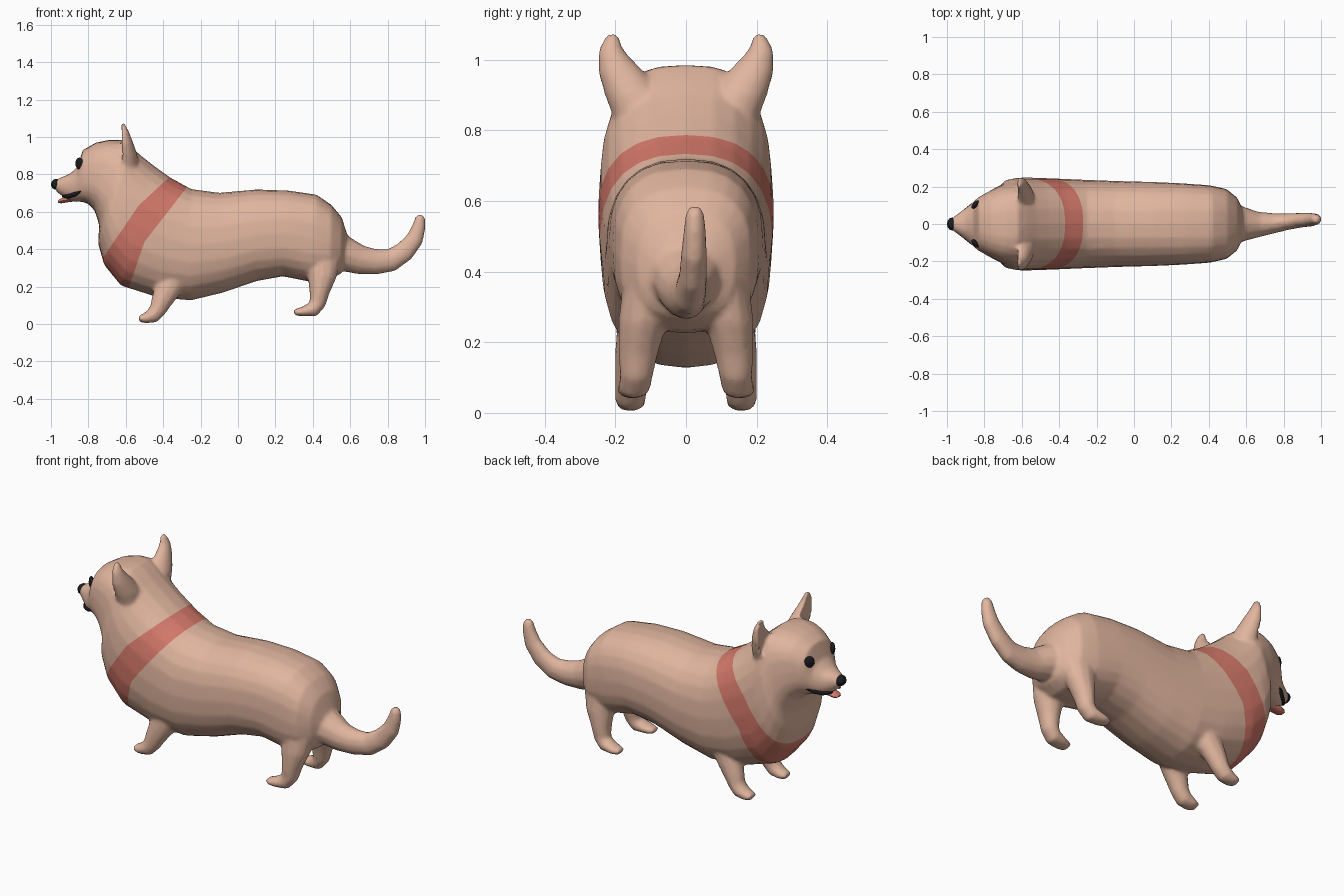
import bpy, bmesh, math
from mathutils import Vector

if "Cube" in bpy.data.objects:
    bpy.data.objects.remove(bpy.data.objects["Cube"])


def material(name, color):
    m = bpy.data.materials.new(name)
    m.diffuse_color = (*color, 1)
    m.use_nodes = True
    m.node_tree.nodes["Principled BSDF"].inputs["Base Color"].default_value = m.diffuse_color
    return m


FUR = material("tan_fur", (0.75, 0.465, 0.345))
RED = material("scarf_red", (0.66, 0.19, 0.145))
BLACK = material("black", (0.012, 0.012, 0.014))
TONGUE = material("tongue_pink", (0.68, 0.20, 0.155))


def finish(bm, name, mats, angle=50):
    bmesh.ops.recalc_face_normals(bm, faces=bm.faces)
    me = bpy.data.meshes.new(name)
    bm.to_mesh(me)
    bm.free()
    ob = bpy.data.objects.new(name, me)
    bpy.context.collection.objects.link(ob)
    for m in mats:
        me.materials.append(m)
    bpy.ops.object.select_all(action='DESELECT')
    ob.select_set(True)
    bpy.context.view_layer.objects.active = ob
    bpy.ops.object.shade_smooth_by_angle(angle=math.radians(angle))
    return ob


def skin(rings):
    """Join rings of points into a closed surface."""
    bm = bmesh.new()
    vs = [[bm.verts.new(p) for p in r] for r in rings]
    n = len(vs[0])
    for a, b in zip(vs, vs[1:]):
        for i in range(n):
            bm.faces.new((a[i], a[(i + 1) % n], b[(i + 1) % n], b[i]))
    bm.faces.new(vs[0])
    bm.faces.new(vs[-1])
    return bm


def oval(c, u, w, n=12, p=2.0):
    """Superellipse ring: u is the in-plane half axis, w the half width along y."""
    out = []
    for i in range(n):
        t = 2 * math.pi * i / n
        cy, sv = math.cos(t), math.sin(t)
        e = 2 / p
        out.append(c + Vector((0, w * math.copysign(abs(cy) ** e, cy), 0))
                   + u * math.copysign(abs(sv) ** e, sv))
    return out


def tube(name, pts, mat, n=12):
    """Limb along points (x, y, z, half thickness, half width)."""
    rings = []
    for i, (x, y, z, a, b) in enumerate(pts):
        p, q = pts[max(i - 1, 0)], pts[min(i + 1, len(pts) - 1)]
        d = Vector((q[0] - p[0], 0, q[2] - p[2])).normalized()
        rings.append(oval(Vector((x, y, z)), Vector((-d.z, 0, d.x)) * a, b, n))
    return finish(skin(rings), name, [mat])


def ball(name, loc, size, mat, rot=0):
    bm = bmesh.new()
    bmesh.ops.create_uvsphere(bm, u_segments=12, v_segments=8, radius=1)
    ob = finish(bm, name, [mat])
    ob.location, ob.scale, ob.rotation_euler = loc, size, (0, 0, rot)
    return ob


# Torso, neck and head: top x, top z, bottom x, bottom z, half width, squareness
SECTIONS = [
    (.59, .46, .58, .34, .07, 2.2), (.555, .57, .55, .27, .14, 2.4), (.50, .637, .49, .235, .187, 2.6),
    (.42, .692, .39, .225, .207, 2.6), (.27, .714, .24, .255, .218, 2.5), (.10, .72, .10, .23, .225, 2.4),
    (-.10, .702, -.08, .168, .23, 2.4), (-.25, .722, -.25, .127, .236, 2.4),
    (-.36, .782, -.42, .14, .242, 2.4), (-.45, .847, -.625, .205, .248, 2.4),
    (-.52, .902, -.715, .315, .248, 2.4), (-.57, .947, -.748, .43, .24, 2.5),
    (-.62, .985, -.742, .53, .218, 2.7), (-.69, .985, -.768, .61, .197, 2.8),
    (-.76, .97, -.805, .645, .17, 2.7), (-.83, .93, -.842, .655, .14, 2.5),
    (-.858, .84, -.875, .652, .112, 2.3), (-.90, .803, -.91, .662, .082, 2.3),
    (-.95, .783, -.945, .688, .05, 2.3), (-.985, .765, -.975, .712, .028, 2.0)]
rings = []
for xt, zt, xb, zb, w, p in SECTIONS:
    top, bot = Vector((xt, 0, zt)), Vector((xb, 0, zb))
    rings.append(oval((top + bot) / 2, (top - bot) / 2, w, 24, p))
parts = [finish(skin(rings), "torso", [FUR])]

# Tail
parts.append(tube("tail", [
    (.46, 0, .42, .12, .12), (.58, 0, .37, .092, .095), (.66, -.003, .342, .078, .07),
    (.74, .003, .333, .069, .056), (.82, .012, .342, .062, .045), (.89, .02, .388, .056, .04),
    (.945, .023, .455, .048, .037), (.967, .025, .52, .037, .032), (.974, .025, .568, .028, .026),
    (.974, .025, .586, .012, .014)], FUR))

FRONT = [(-.33, .125, .27, .08, .07), (-.375, .14, .19, .072, .06), (-.41, .15, .12, .056, .052),
         (-.43, .155, .075, .046, .046), (-.455, .157, .046, .043, .045),
         (-.495, .157, .031, .028, .043), (-.53, .157, .028, .018, .033)]
REAR = [(.45, .11, .36, .10, .07), (.45, .122, .26, .08, .07), (.435, .135, .17, .054, .057),
        (.425, .14, .11, .045, .048), (.40, .145, .078, .042, .046),
        (.345, .152, .066, .026, .045), (.30, .155, .062, .017, .033)]
EAR = [(-.60, .125, .82, .07, .075), (-.60, .145, .90, .064, .085), (-.608, .183, .965, .05, .066),
       (-.615, .212, 1.025, .034, .038), (-.62, .21, 1.06, .022, .022), (-.62, .206, 1.076, .012, .01)]
for side, tag in ((-1, "left"), (1, "right")):
    # Legs with paws
    for label, pts in (("front", FRONT), ("rear", REAR)):
        parts.append(tube(f"{label}_leg_{tag}", [(x, side * y, z, a, b) for x, y, z, a, b in pts], FUR))

    # Ears, hollowed toward the face
    ear = []
    for x, y, z, rx, ry in EAR:
        ring = []
        for i in range(16):
            t = 2 * math.pi * i / 16
            dx = math.cos(t)
            if dx < -.6:
                dx = -.15
            ring.append(Vector((x + rx * dx, side * (y + ry * math.sin(t)), z)))
        ear.append(ring)
    parts.append(finish(skin(ear), f"ear_{tag}", [FUR]))

    # Eyes and lip line
    ball(f"eye_{tag}", (-.848, side * .104, .858), (.014, .028, .032), BLACK, side * -.75)
    tube(f"lip_{tag}", [(-.835, side * .112, .712, .006, .012), (-.87, side * .098, .695, .012, .012),
                        (-.91, side * .066, .682, .012, .012), (-.94, side * .035, .683, .006, .012)], BLACK, 8)

# Blend torso, limbs, ears and tail into one soft coat
bpy.ops.object.select_all(action='DESELECT')
for ob in parts:
    ob.select_set(True)
body = parts[0]
bpy.context.view_layer.objects.active = body
bpy.ops.object.join()
body.name = "body"
rm = body.modifiers.new("blend", 'REMESH')
rm.mode, rm.voxel_size = 'VOXEL', 0.01
sm = body.modifiers.new("soften", 'SMOOTH')
sm.factor, sm.iterations = 0.5, 6
dc = body.modifiers.new("thin", 'DECIMATE')
dc.ratio = 0.25
bm = bmesh.new()
bm.from_object(body, bpy.context.evaluated_depsgraph_get())
bpy.data.objects.remove(body)

# Scarf: cut its edges into the coat, then colour the faces between them
PLANES = []
for x1, z1, x2, z2 in ((-.41, .81, -.53, .635), (-.53, .635, -.75, .43),
                       (-.27, .735, -.50, .44), (-.50, .44, -.585, .19)):
    PLANES.append((Vector((x1, 0, z1)), Vector((z1 - z2, 0, x2 - x1)).normalized()))
for co, no in PLANES:
    bmesh.ops.bisect_plane(bm, geom=bm.verts[:] + bm.edges[:] + bm.faces[:],
                           plane_co=co, plane_no=no, dist=1e-5)
for f in bm.faces:
    c = f.calc_center_median()
    s = [(c - co).dot(no) for co, no in PLANES]
    f.material_index = int(s[0] > 0 and s[1] > 0 and (s[2] < 0 or s[3] < 0))
finish(bm, "body", [FUR, RED], 60)

# Nose and tongue
ball("nose", (-.972, 0, .747), (.028, .035, .029), BLACK)
tube("tongue", [(-.87, 0, .668, .012, .03), (-.92, 0, .664, .015, .034),
                (-.95, 0, .657, .013, .028), (-.962, 0, .654, .005, .016)], TONGUE, 10)
